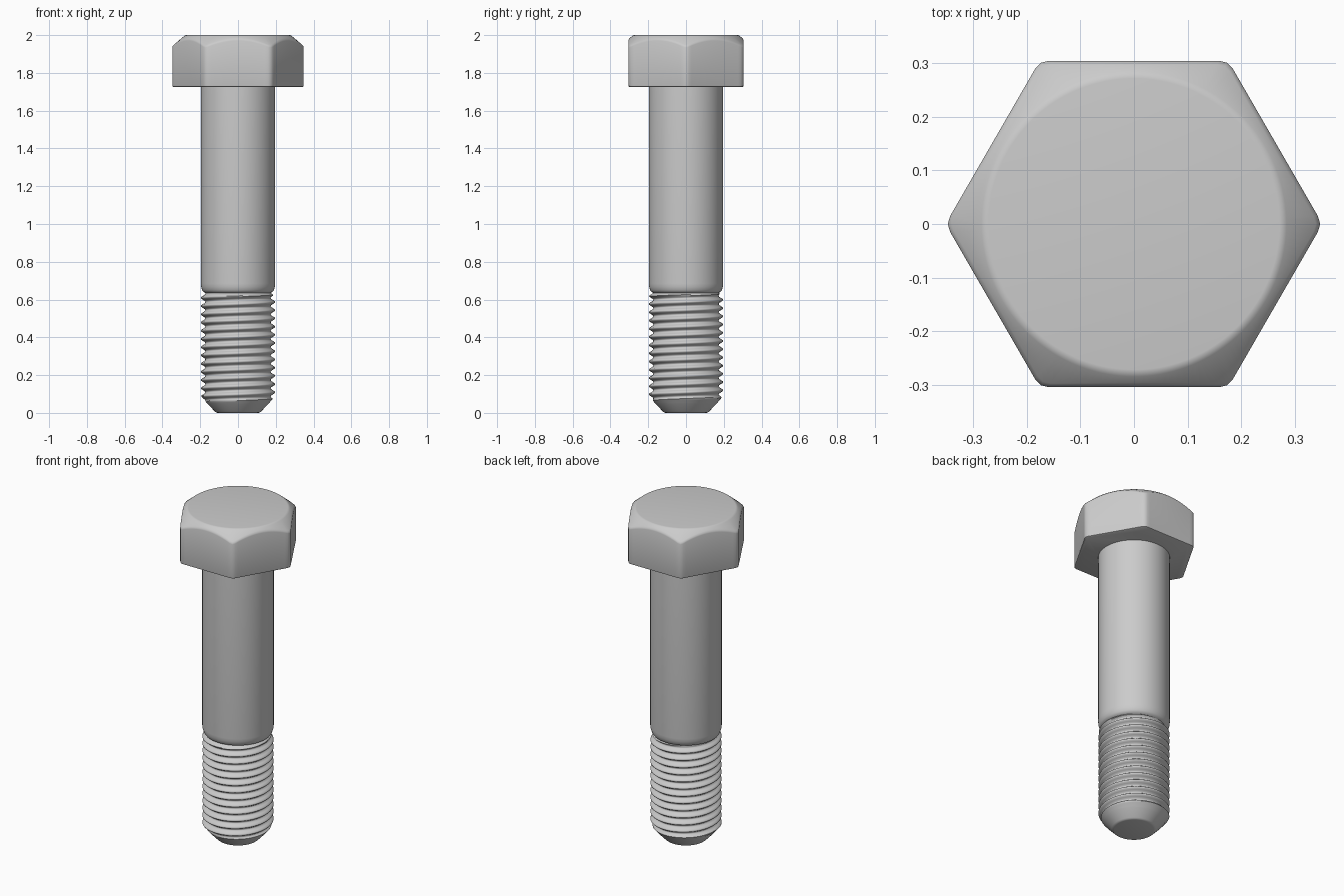
import bpy, bmesh, math

if "Cube" in bpy.data.objects:
    bpy.data.objects.remove(bpy.data.objects["Cube"])

SEG = 72


def finish(name, bm, angle):
    bmesh.ops.remove_doubles(bm, verts=bm.verts, dist=1e-5)
    bmesh.ops.dissolve_degenerate(bm, edges=bm.edges, dist=1e-5)
    bmesh.ops.recalc_face_normals(bm, faces=bm.faces)
    me = bpy.data.meshes.new(name)
    bm.to_mesh(me)
    bm.free()
    ob = bpy.data.objects.new(name, me)
    bpy.context.collection.objects.link(ob)
    bpy.ops.object.select_all(action='DESELECT')
    bpy.context.view_layer.objects.active = ob
    ob.select_set(True)
    bpy.ops.object.shade_smooth_by_angle(angle=math.radians(angle))
    return ob


def rings(bm, seg, profiles, cap_first=False, cap_last=False):
    """Each profile maps an angle to (radius, z); consecutive rings are joined."""
    loops = []
    for p in profiles:
        loop = []
        for j in range(seg):
            a = 2 * math.pi * j / seg
            r, z = p(a)
            loop.append(bm.verts.new((r * math.cos(a), r * math.sin(a), z)))
        loops.append(loop)
    for lo, hi in zip(loops, loops[1:]):
        for j in range(seg):
            k = (j + 1) % seg
            bm.faces.new((lo[j], lo[k], hi[k], hi[j]))
    if cap_first:
        bm.faces.new(loops[0][::-1])
    if cap_last:
        bm.faces.new(loops[-1])


def const(r, z):
    return lambda a: (r, z)


# Hex head with a conical chamfer on top
def hex_r(a):
    off = math.radians(math.degrees(a) % 60 - 30)
    return min(0.305 / math.cos(off), 0.348)


def chamfer_z(r):
    return 2 - (r - 0.28) * 0.85


bm = bmesh.new()
rings(bm, 144, [
    lambda a: (hex_r(a) - 0.008, 1.725),
    lambda a: (hex_r(a) - 0.002, 1.728),
    lambda a: (hex_r(a), 1.735),
    lambda a: (hex_r(a), chamfer_z(hex_r(a)) - 0.008),
    lambda a: (hex_r(a) - 0.002, chamfer_z(hex_r(a)) - 0.001),
    lambda a: (hex_r(a) - 0.008, chamfer_z(hex_r(a) - 0.008)),
    const(0.285, 1.995), const(0.279, 1.999), const(0.272, 2.0),
], True, True)
finish("hex_head", bm, 35)

# Bolt body: tip, helical thread and smooth shank
CREST, ROOT, PITCH = 0.196, 0.173, 0.0435
Z_LOW, Z_HIGH = 0.05, 0.635

bm = bmesh.new()
rings(bm, SEG, [const(*p) for p in
      [(0.108, 0), (0.116, 0.002), (0.122, 0.007), (0.163, Z_LOW)]], cap_first=True)
rings(bm, SEG, [const(*p) for p in
      [(ROOT, Z_HIGH), (0.183, 0.64), (0.19, 0.65), (0.195, 0.667),
       (0.197, 0.685), (0.197, 1.74)]], cap_last=True)

# Thread rows follow the helix; each turn has a blunt crest and root
N = 8
WAVE = [0, 0.06, 0.5, 0.94, 1, 0.94, 0.5, 0.06]
STEP = [0, 0.1, 0.25, 0.4, 0.5, 0.6, 0.75, 0.9]


def thread_point(i, j):
    turn = i // N + STEP[i % N] + j / SEG
    z = min(max(turn * PITCH, Z_LOW), Z_HIGH)
    r = ROOT + (CREST - ROOT) * WAVE[i % N]
    r = min(r, 0.163 + (z - Z_LOW) * 0.85, ROOT + (Z_HIGH - z) * 1.5)
    if z == Z_HIGH:
        r = ROOT
    a = 2 * math.pi * j / SEG
    return bm.verts.new((r * math.cos(a), r * math.sin(a), z))


rows = N * (int(Z_HIGH / PITCH) + 2)
grid = [[thread_point(i, j) for j in range(SEG + 1)] for i in range(rows)]
for i in range(rows - 1):
    for j in range(SEG):
        quad = (grid[i][j], grid[i][j + 1], grid[i + 1][j + 1], grid[i + 1][j])
        zs = [v.co.z for v in quad]
        if max(zs) - min(zs) > 1e-6:
            bm.faces.new(quad)
bmesh.ops.delete(bm, geom=[v for v in bm.verts if not v.link_faces], context='VERTS')
finish("threaded_shank", bm, 50)
